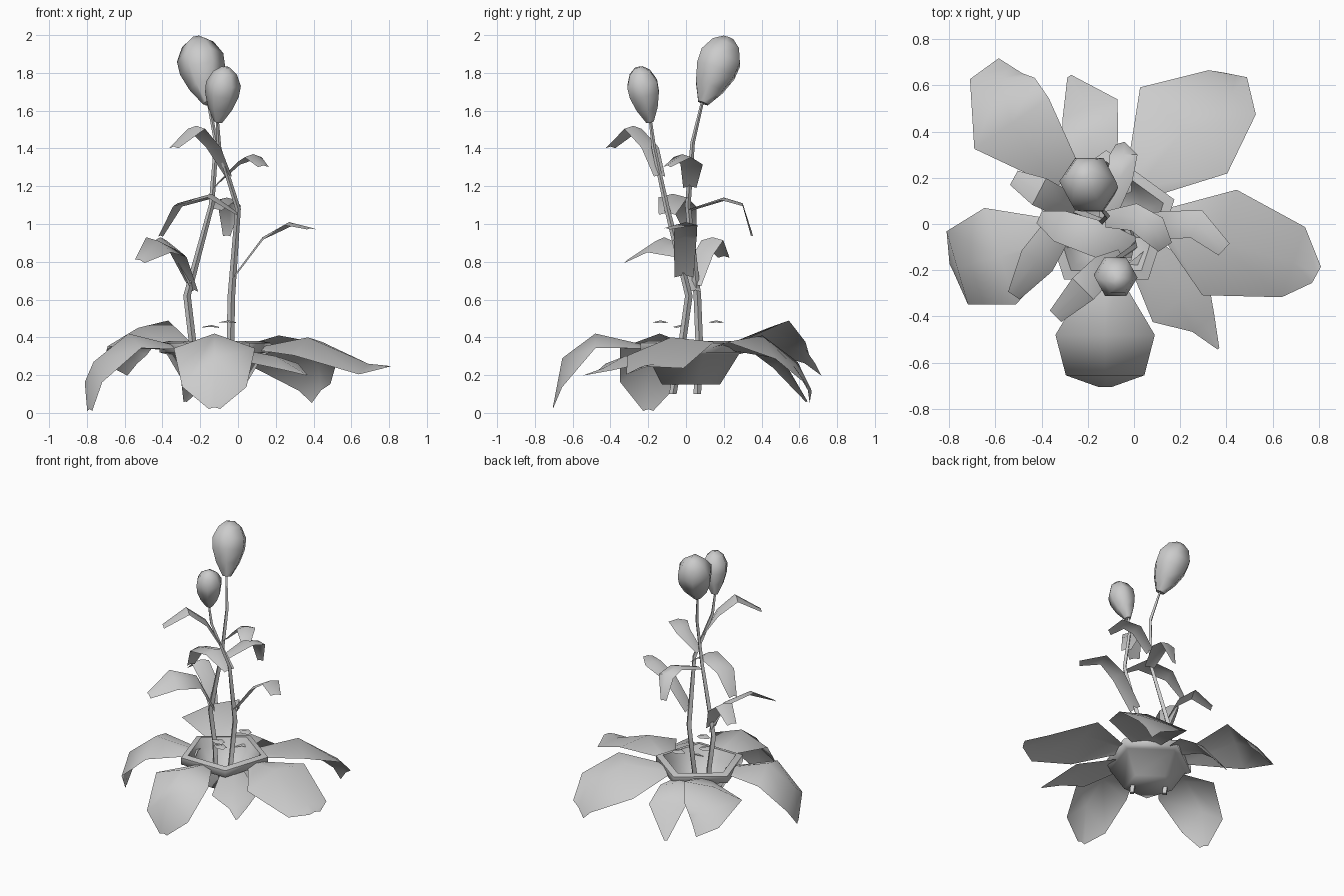
import bpy, bmesh, math
from mathutils import Vector

cube = bpy.data.objects.get("Cube")
if cube:
    bpy.data.objects.remove(cube, do_unlink=True)

grey = bpy.data.materials.new("plain grey")
grey.use_nodes = True
GREY = (0.6, 0.6, 0.6, 1)
grey.diffuse_color = GREY
grey.node_tree.nodes["Principled BSDF"].inputs["Base Color"].default_value = GREY


def finish(name, bm, angle, closed=True):
    if closed:
        bmesh.ops.recalc_face_normals(bm, faces=bm.faces)
    mesh = bpy.data.meshes.new(name)
    bm.to_mesh(mesh)
    bm.free()
    mesh.materials.append(grey)
    obj = bpy.data.objects.new(name, mesh)
    bpy.context.collection.objects.link(obj)
    bpy.ops.object.select_all(action="DESELECT")
    obj.select_set(True)
    bpy.context.view_layer.objects.active = obj
    bpy.ops.object.shade_smooth_by_angle(angle=math.radians(angle))


def bridge(bm, first, second):
    count = len(first)
    for i in range(count):
        j = (i + 1) % count
        bm.faces.new((first[i], first[j], second[j], second[i]))


def tube(name, centres, radii, sides, axes=None, turn=0.0, angle=40):
    """Rings of vertices along a path, with both ends closed."""
    bm = bmesh.new()
    u, v = axes or (Vector((1, 0, 0)), Vector((0, 1, 0)))
    rings = []
    for centre, radius in zip(centres, radii):
        ring = []
        for i in range(sides):
            a = turn + math.tau * i / sides
            offset = (u * math.cos(a) + v * math.sin(a)) * radius
            ring.append(bm.verts.new(Vector(centre) + offset))
        rings.append(ring)
    for first, second in zip(rings, rings[1:]):
        bridge(bm, first, second)
    bm.faces.new(rings[0])
    bm.faces.new(rings[-1])
    finish(name, bm, angle)


def leaf(name, spine, widths, folds=(.25,) * 4, rolls=(0,) * 4):
    """Sheet with a raised midrib; each row has a half width, fold and roll."""
    bm = bmesh.new()
    points = [Vector(p) for p in spine]
    rows = []
    for i, (p, w, fold, roll) in enumerate(zip(points, widths, folds, rolls)):
        way = points[min(i + 1, len(points) - 1)] - points[max(i - 1, 0)]
        side = Vector((-way.y, way.x, 0)).normalized() * w
        left = p + side + Vector((0, 0, (roll - fold) * w))
        right = p - side - Vector((0, 0, (roll + fold) * w))
        rows.append([bm.verts.new(q) for q in (left, p, right)])
    for a, b in zip(rows, rows[1:]):
        for k in (0, 1):
            bm.faces.new((a[k], a[k + 1], b[k + 1], b[k]))
    finish(name, bm, 60, closed=False)


def bud(name, bottom, top, radius, sides):
    start, end = Vector(bottom), Vector(top)
    axis = (end - start).normalized()
    u = axis.cross(Vector((0, 1, 0))).normalized()
    profile = ((0, .25), (.25, .7), (.5, .97), (.7, 1), (.9, .68), (1, .25))
    centres = [start.lerp(end, t) for t, r in profile]
    tube(name, centres, [radius * r for t, r in profile], sides,
         (u, axis.cross(u)), angle=60)


# Five-sided bowl with a thick overhanging rim
bowl = ((.17, .15), (.27, .31), (.31, .32), (.31, .37),
        (.26, .38), (.23, .31), (.14, .17))
tube("bowl", [(-.12, .01, z) for r, z in bowl], [r for r, z in bowl],
     5, turn=math.pi / 2, angle=75)

# Stems
thickness = (.02, .02, .02, .015, .012, .008)
tube("tall_stem", ((-.22, .06, .1), (-.24, .07, .37), (-.27, .06, .62),
     (-.14, .01, 1.1), (-.115, .035, 1.43), (-.16, .09, 1.66)), thickness, 4)
tube("short_stem", ((-.04, -.07, .1), (-.04, -.02, .37), (-.035, .015, .62),
     (0, -.1, 1.08), (-.1, -.17, 1.4), (-.11, -.19, 1.56)), thickness, 4)

# Flower buds
bud("tall_bud", (-.155, .09, 1.64), (-.22, .225, 1.985), .125, 6)
bud("short_bud", (-.105, -.19, 1.54), (-.065, -.25, 1.83), .093, 6)

# Broad leaves spreading around the bowl
leaf("left_broad_leaf", ((.12, .02, .35), (.37, -.08, .4), (.69, -.165, .26),
     (.79, -.22, .25)), (.05, .24, .16, .04), rolls=(.1, .15, .1, .1))
leaf("right_broad_leaf", ((-.3, -.04, .35), (-.58, -.14, .42), (-.765, -.19, .27),
     (-.785, -.2, .02)), (.06, .22, .165, .03), (.25, .35, .65, .3))
leaf("front_broad_leaf", ((-.125, -.22, .36), (-.125, -.48, .42),
     (-.125, -.655, .29), (-.125, -.705, .03)), (.06, .215, .17, .03),
     (.3, .36, .9, .3))
leaf("back_left_broad_leaf", ((.02, .16, .35), (.215, .405, .41),
     (.425, .57, .25), (.44, .645, .12)), (.07, .265, .14, .05),
     (.2, .33, .35, .35), (0, -.2, -.6, -1))
leaf("back_right_broad_leaf", ((-.27, .19, .35), (-.53, .435, .45),
     (-.57, .63, .34), (-.535, .685, .26)), (.06, .195, .14, .06),
     (.15,) * 4, (-.2, -.35, -.4, -.9))

# Small pointed leaves under the bowl rim
leaf("back_small_leaf", ((-.12, .22, .33), (-.19, .37, .36), (-.19, .5, .27),
     (-.28, .64, .06)), (.05, .125, .125, .01))
leaf("front_small_leaf", ((.04, -.12, .33), (.2, -.325, .3), (.3, -.43, .24),
     (.365, -.54, .2)), (.08, .155, .06, .005))

# Narrow leaves along the stems
narrow = (.035, .06, .065, .035)
leaf("short_stem_low_leaf", ((-.02, -.01, .73), (.13, -.005, .93),
     (.27, 0, 1.01), (.39, -.11, .98)), (.05, .06, .065, .035))
leaf("tall_stem_middle_leaf", ((-.12, .02, 1.08), (-.06, .2, 1.14),
     (-.045, .3, 1.11), (-.06, .35, .94)), (.035, .055, .06, .02))
leaf("tall_stem_high_leaf", ((-.125, .02, 1.2), (0, .03, 1.33),
     (.08, -.02, 1.37), (.135, -.1, 1.31)), narrow)
leaf("tall_stem_front_leaf", ((-.23, .05, .65), (-.32, -.01, .86),
     (-.42, -.16, .91), (-.52, -.31, .81)), (.035, .065, .08, .03),
     rolls=(0, -.3, -.5, -.3))
leaf("tall_stem_back_leaf", ((-.24, .05, .68), (-.31, .09, .85),
     (-.41, .14, .93), (-.52, .2, .83)), narrow)
leaf("short_stem_middle_leaf", ((0, -.1, 1.06), (-.14, -.07, 1.16),
     (-.32, -.01, 1.11), (-.41, .03, .94)), (.045, .08, .07, .03))
leaf("short_stem_high_leaf", ((-.05, -.14, 1.26), (-.13, -.19, 1.42),
     (-.22, -.28, 1.52), (-.34, -.4, 1.41)), narrow)

# Loose petals above the bowl
for x, y, z in ((-.05, -.135, .48), (-.05, .16, .48), (-.14, -.03, .455)):
    leaf("loose_petal", ((x - .05, y, z), (x, y, z + .01), (x + .04, y, z)),
         (.01, .04, .02))
